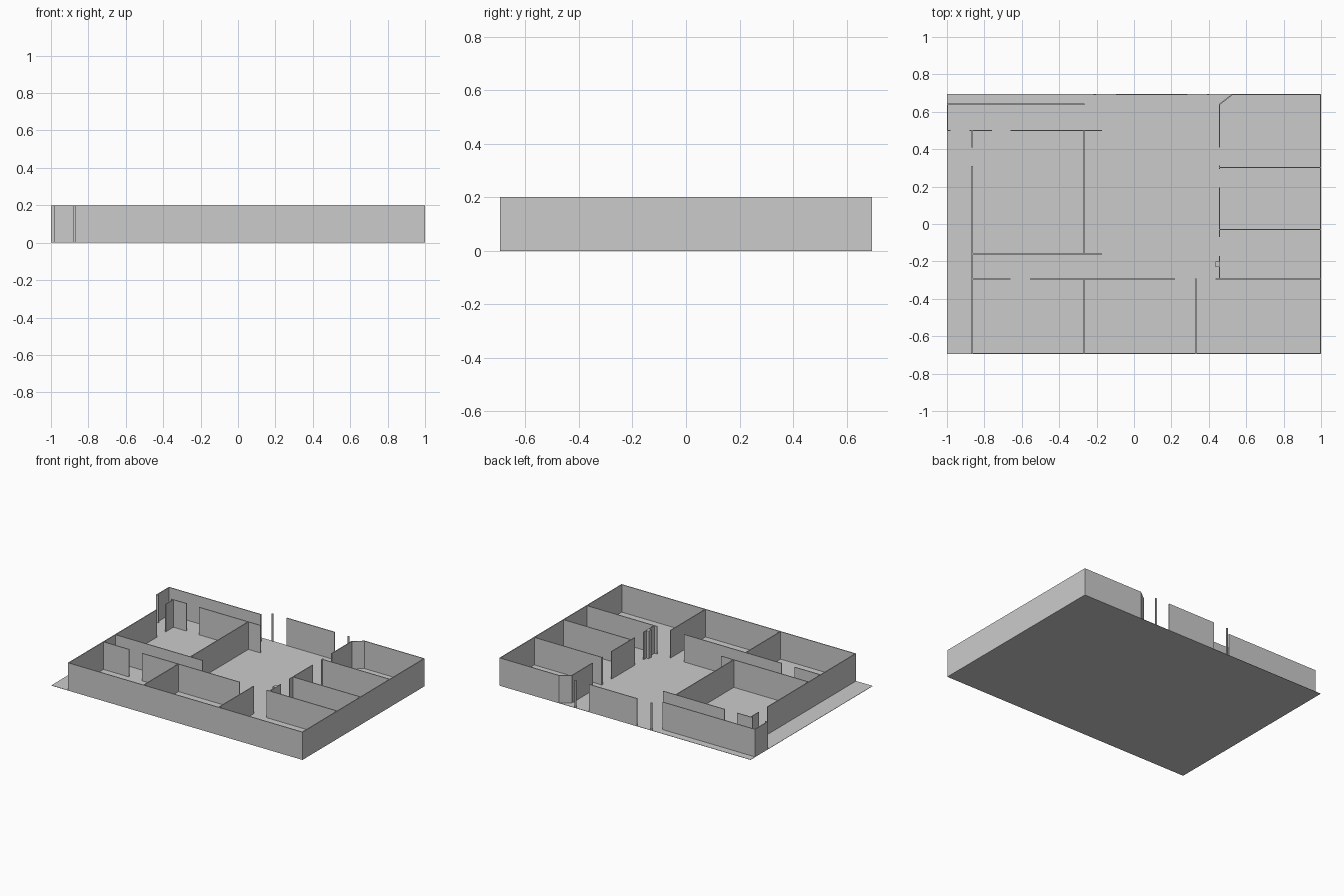
import bpy
import math

cube = bpy.data.objects.get("Cube")
if cube:
    bpy.data.objects.remove(cube, do_unlink=True)

HEIGHT = 0.2
THICK = 0.006
BACK, FRONT = 0.692, -0.692   # centre lines of the outer walls


def make_material(name, rgb):
    mat = bpy.data.materials.new(name)
    mat.use_nodes = True
    colour = (*rgb, 1.0)
    mat.diffuse_color = colour
    mat.node_tree.nodes["Principled BSDF"].inputs["Base Color"].default_value = colour
    return mat


grey = make_material("plain grey", (0.6, 0.6, 0.6))


def box(name, centre, size, angle=0.0):
    bpy.ops.mesh.primitive_cube_add(size=1, location=centre, rotation=(0, 0, angle))
    ob = bpy.context.object
    ob.name = name
    ob.scale = size
    ob.data.materials.append(grey)
    return ob


def wall(name, x1, y1, x2, y2):
    """Full-height thin wall between two plan points."""
    dx, dy = x2 - x1, y2 - y1
    return box(name, ((x1 + x2) / 2, (y1 + y2) / 2, HEIGHT / 2),
               (math.hypot(dx, dy), THICK, HEIGHT), math.atan2(dy, dx))


def walls_along_x(name, y, *spans):
    for a, b in spans:
        wall(name, a, y, b, y)


def walls_along_y(name, x, *spans):
    for a, b in spans:
        wall(name, x, a, x, b)


# Floor
box("floor", (0, 0, 0.001), (2, 1.39, 0.002))

# Outer shell
walls_along_x("front_wall", FRONT, (-0.865, 1))
walls_along_y("left_wall", 0.997, (-0.695, 0.695))
walls_along_x("back_wall", BACK, (0.525, 1), (-0.095, 0.285))
wall("back_diagonal_wall", 0.458, 0.64, 0.525, BACK)
walls_along_y("right_wall", -0.865, (-0.695, 0.31), (0.41, 0.503))

# Porch at the back right corner
walls_along_x("porch_back_wall", 0.64, (-1, -0.265))
walls_along_y("porch_side_wall", -0.997, (0.5, 0.643))
walls_along_x("porch_front_wall", 0.5, (-1, -0.98), (-0.88, -0.76), (-0.66, -0.17))

# Large room and corridor on the right
walls_along_y("room_divider", -0.268, (-0.16, 0.5))
walls_along_x("corridor_back_wall", -0.16, (-0.865, -0.17))
walls_along_x("corridor_front_wall", -0.295,
              (-0.865, -0.66), (-0.555, 0.22), (0.435, 1))

# Front rooms
for x in (-0.268, 0.33):
    walls_along_y("front_room_divider", x, (FRONT, -0.292))

# Rooms on the left side
walls_along_y("left_rooms_wall", 0.458,
              (-0.295, -0.17), (-0.07, 0.195), (0.295, 0.312), (0.41, 0.64))
for y in (-0.03, 0.303):
    walls_along_x("left_room_divider", y, (0.458, 1))

# Column and door posts
box("column", (0.447, -0.215, HEIGHT / 2), (0.022, 0.03, HEIGHT))
for x in (-0.21, 0.395):
    box("back_post", (x, BACK, HEIGHT / 2), (0.012, THICK, HEIGHT))
